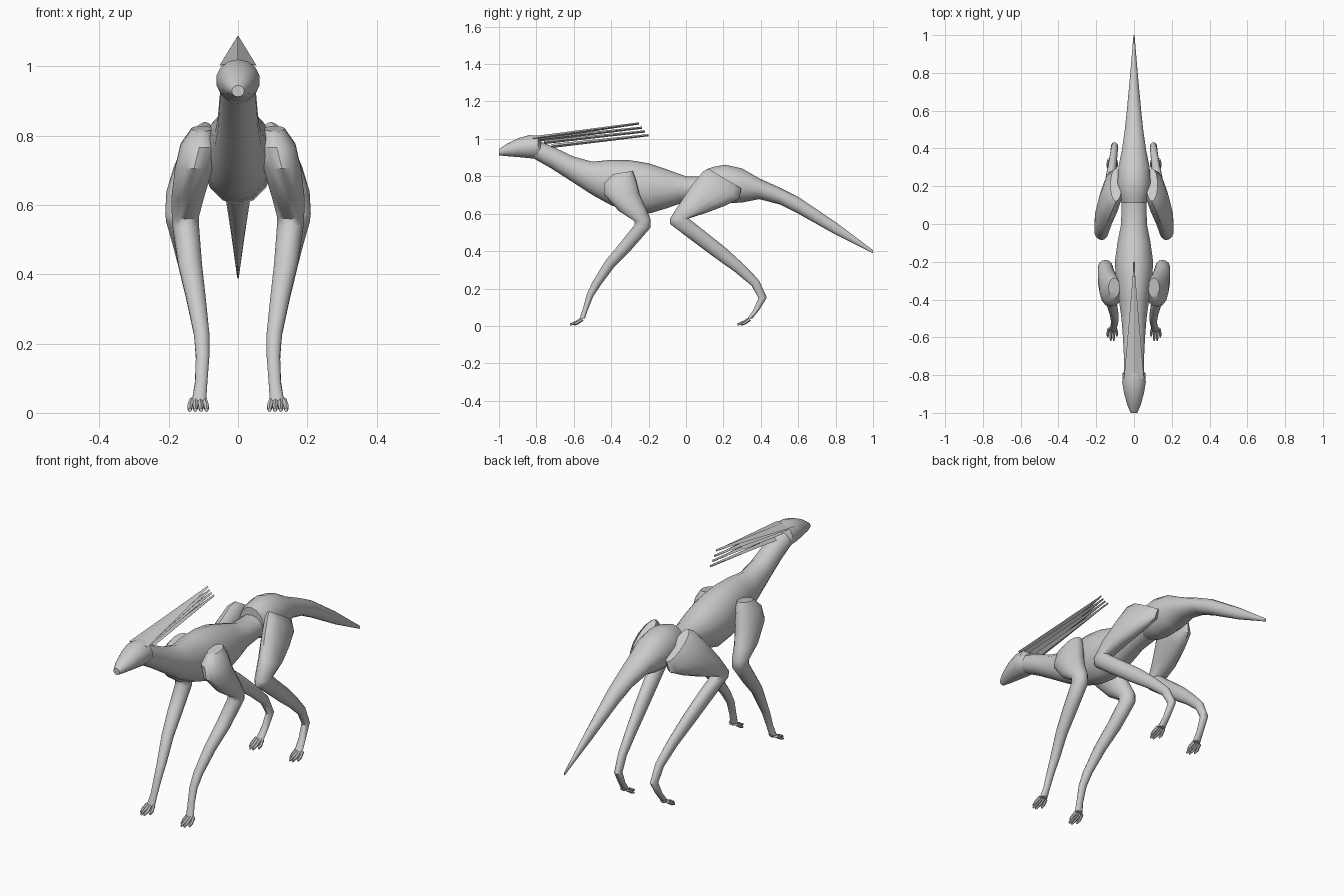
import bpy, bmesh, math
from mathutils import Vector

grey = bpy.data.materials.new("plain_grey")
grey.diffuse_color = (0.6, 0.6, 0.6, 1)


def finish(name, bm, mirror=False, angle=40):
    bmesh.ops.recalc_face_normals(bm, faces=bm.faces)
    mesh = bpy.data.meshes.new(name)
    bm.to_mesh(mesh)
    bm.free()
    mesh.materials.append(grey)
    ob = bpy.data.objects.new(name, mesh)
    bpy.context.collection.objects.link(ob)
    bpy.ops.object.select_all(action='DESELECT')
    ob.select_set(True)
    bpy.context.view_layer.objects.active = ob
    bpy.ops.object.shade_smooth_by_angle(angle=math.radians(angle))
    if mirror:
        ob.modifiers.new("mirror", 'MIRROR').use_mirror_merge = False
    return ob


def loft(bm, sections, sides=14):
    """Oval sections: (y1, z1, y2, z2, x centre, half width)."""
    rings = []
    for y1, z1, y2, z2, x, w in sections:
        a, b = Vector((x, y1, z1)), Vector((x, y2, z2))
        mid, half = (a + b) / 2, (a - b) / 2
        ring = []
        for i in range(sides):
            t = math.tau * i / sides
            ring.append(bm.verts.new(mid + half * math.cos(t) + Vector((w * math.sin(t), 0, 0))))
        rings.append(ring)
    for r, s in zip(rings, rings[1:]):
        for i in range(sides):
            j = (i + 1) % sides
            bm.faces.new((r[i], r[j], s[j], s[i]))
    bm.faces.new(rings[0])
    bm.faces.new(rings[-1])


def upright(rows):
    return [(y, top, y, low, 0, w) for y, top, low, w in rows]


# Head: pointed muzzle widening to the cheeks
bm = bmesh.new()
loft(bm, upright([(-1, .945, .912, .018), (-.96, .973, .908, .036), (-.9, 1.003, .903, .053),
                  (-.84, 1.02, .897, .064), (-.79, 1.018, .893, .062), (-.775, .985, .9, .045)]))
finish("head", bm)

# Neck, chest and waist
bm = bmesh.new()
loft(bm, upright([(-.81, 1.0, .893, .054), (-.72, .962, .842, .054), (-.6, .905, .765, .06),
                  (-.5, .878, .70, .068), (-.4, .888, .645, .082), (-.3, .886, .612, .098),
                  (-.2, .87, .60, .104), (-.1, .836, .63, .09), (0, .80, .665, .07),
                  (.1, .80, .68, .068), (.18, .80, .69, .06)]))
finish("torso", bm)

# Pelvis running into the tail
bm = bmesh.new()
loft(bm, upright([(.11, .838, .68, .068), (.15, .851, .665, .082), (.21, .862, .655, .09),
                  (.3, .842, .66, .085), (.39, .79, .678, .066), (.5, .74, .65, .05),
                  (.6, .69, .60, .039), (.8, .555, .488, .02), (1, .405, .388, .003)]))
finish("pelvis_and_tail", bm)

# Front legs
bm = bmesh.new()
loft(bm, [(-.39, .812, -.285, .828, .105, .03), (-.435, .765, -.268, .785, .112, .055),
          (-.44, .705, -.25, .71, .127, .056), (-.36, .615, -.215, .63, .145, .048),
          (-.275, .56, -.19, .572, .152, .04), (-.275, .54, -.19, .525, .15, .039),
          (-.355, .44, -.29, .41, .138, .035), (-.43, .35, -.38, .32, .122, .029),
          (-.50, .235, -.455, .22, .105, .023), (-.53, .17, -.495, .16, .102, .02),
          (-.552, .09, -.525, .085, .106, .018), (-.57, .035, -.54, .04, .112, .021)])
finish("front_leg", bm, True)

# Hind legs
bm = bmesh.new()
loft(bm, [(.12, .84, .295, .735, .095, .03), (.09, .825, .285, .68, .108, .052),
          (.03, .75, .21, .643, .132, .055), (-.03, .66, .11, .605, .158, .05),
          (-.085, .575, .015, .575, .172, .039), (-.085, .545, .035, .558, .17, .038),
          (.02, .465, .09, .515, .155, .034), (.15, .368, .21, .42, .135, .029),
          (.26, .29, .31, .328, .118, .024), (.35, .215, .39, .245, .107, .02),
          (.388, .15, .432, .152, .103, .019), (.36, .085, .395, .09, .107, .018),
          (.325, .035, .355, .04, .112, .021)])
finish("hind_leg", bm, True)

# Toes, fanned out in front of each ankle
for name, y in (("front_toes", -.56), ("hind_toes", .335)):
    bm = bmesh.new()
    for k, reach in ((-1.5, .035), (-.5, .06), (.5, .06), (1.5, .04)):
        x = .115 + k * .012
        spread = k * .004
        loft(bm, [(y, .045, y + .012, .028, x, .008),
                  (y - reach * .5, .027, y - reach * .5, .008, x + spread, .0085),
                  (y - reach, .014, y - reach, .002, x + spread, .005)], 6)
    finish(name, bm, True)

# Crest: stacked thin blades tapering backwards
blades = [(-.82, 1.003, -.25, 1.083, .053), (-.79, .997, -.235, 1.06, .04),
          (-.76, .983, -.22, 1.04, .03), (-.72, .962, -.2, 1.02, .022)]
for n, (y0, z0, y1, z1, w) in enumerate(blades):
    bm = bmesh.new()
    loft(bm, [(y0, z0 + .011, y0, z0 - .011, 0, w), (y1, z1 + .006, y1, z1 - .006, 0, .004)], 4)
    finish("crest_blade_%d" % (n + 1), bm, False, 20)
